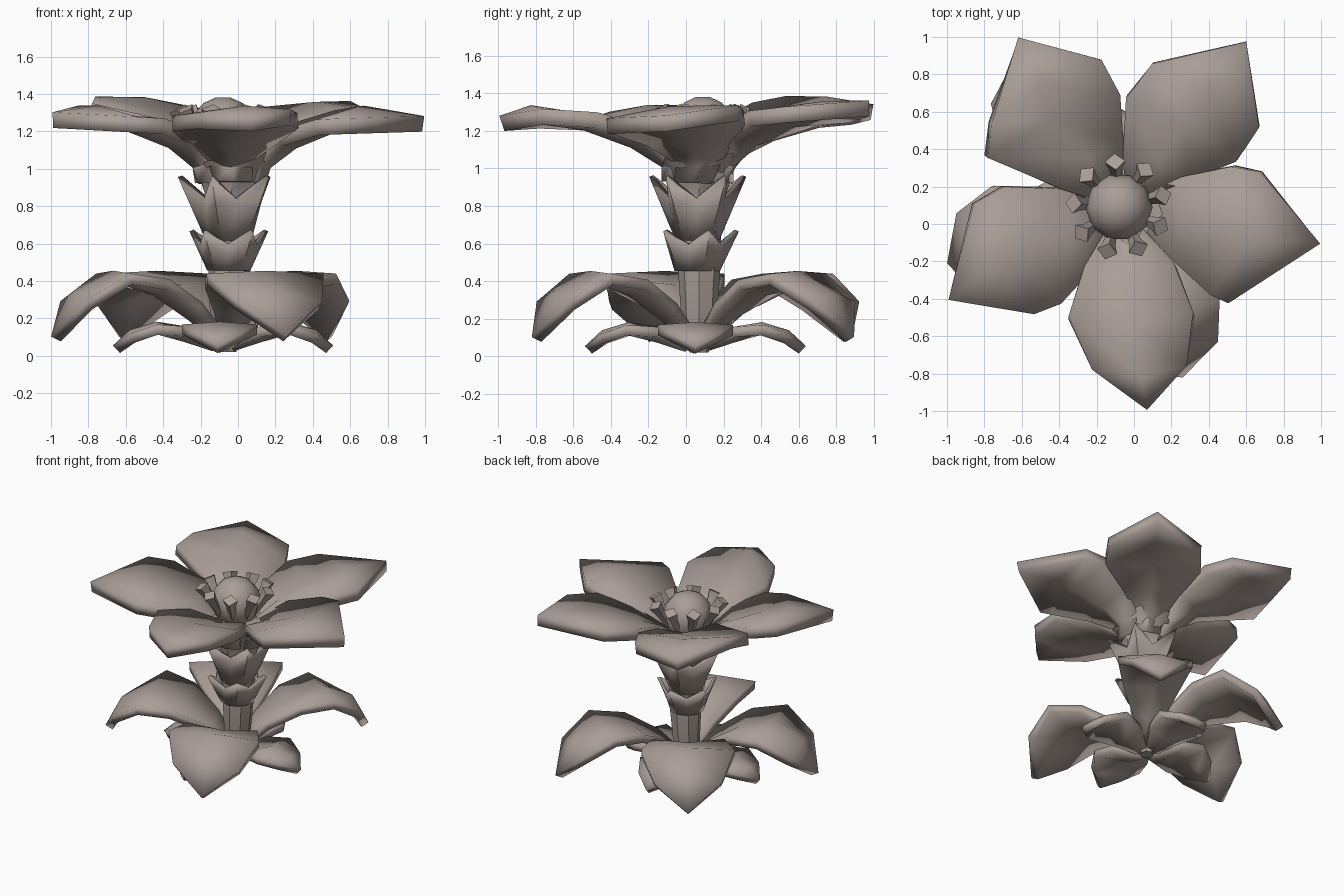
import bpy, math
from mathutils import Vector

if "Cube" in bpy.data.objects:
    bpy.data.objects.remove(bpy.data.objects["Cube"])

CX, CY = -0.06, 0.06          # flower axis
mat = bpy.data.materials.new("dusty_brown")
mat.diffuse_color = (0.40, 0.34, 0.31, 1)
mat.use_nodes = True
mat.node_tree.nodes["Principled BSDF"].inputs["Base Color"].default_value = mat.diffuse_color


def make(name, verts, faces, thick=0, angle=40):
    me = bpy.data.meshes.new(name)
    me.from_pydata([tuple(v) for v in verts], [], faces)
    me.materials.append(mat)
    ob = bpy.data.objects.new(name, me)
    bpy.context.collection.objects.link(ob)
    bpy.ops.object.select_all(action='DESELECT')
    ob.select_set(True)
    bpy.context.view_layer.objects.active = ob
    if thick:
        s = ob.modifiers.new("thickness", 'SOLIDIFY')
        s.thickness, s.offset = thick, 0
    bpy.ops.object.shade_smooth_by_angle(angle=math.radians(angle))
    return ob


def blade(name, rows, tip, thick):
    """Three-column strip (right, middle, left) closing in a tip."""
    verts = [p for row in rows for p in row] + [tip]
    n = len(rows)
    faces = []
    for i in range(n - 1):
        for j in (0, 1):
            a = i * 3 + j
            faces.append((a, a + 3, a + 4, a + 1))
    e = (n - 1) * 3
    faces += [(e, n * 3, e + 1), (e + 1, n * 3, e + 2)]
    return make(name, verts, faces, thick, 50)


def loft(rings, cap=True):
    """Skin equal-sized rings of points."""
    k = len(rings[0])
    verts = [p for r in rings for p in r]
    faces = [(i * k + j, i * k + (j + 1) % k, (i + 1) * k + (j + 1) % k, (i + 1) * k + j)
             for i in range(len(rings) - 1) for j in range(k)]
    if cap:
        faces += [tuple(range(k))[::-1], tuple(range(len(verts) - k, len(verts)))]
    return verts, faces


def polar(r, a, z, cx=CX, cy=CY):
    return Vector((cx + r * math.cos(a), cy + r * math.sin(a), z))


# Stem flaring into the flower cup
profile = [(0.05, 0.02), (0.095, 0.2), (0.115, 0.5), (0.115, 0.7),
           (0.145, 0.87), (0.19, 1.0), (0.26, 1.09)]
make("stem", *loft([[polar(r, i * math.tau / 8, z, CX + 0.03 * z, CY + 0.01) for i in range(8)]
                    for r, z in profile]))

# Two toothed collars of scales on the stem
for name, z0, z1, r1, turn in (("lower_scales", 0.46, 0.67, 0.21, 0.3),
                               ("upper_scales", 0.62, 0.96, 0.26, 0.6)):
    rings = []
    for t in (0, 0.6, 1):
        ring = []
        for i in range(10):
            tooth = i % 2 == 0
            end_r, end_z = (r1, z1) if tooth else (0.15, z0 + 0.65 * (z1 - z0))
            ring.append(polar(0.11 + (end_r - 0.11) * t, turn + i * math.tau / 10,
                              z0 + (end_z - z0) * t, CX + 0.01))
        rings.append(ring)
    make(name, *loft(rings, False), thick=0.025, angle=25)

# Petals: left edge, right edge (top view), tip, lift of left edge / right edge / tip
petals = [
    ([(.10, .18), (.27, .26), (.53, .31), (.68, .28)],
     [(.08, -.04), (.22, -.20), (.42, -.38), (.51, -.42)], (.99, -.10), .03, -.04, -.01),
    ([(-.05, .22), (-.06, .40), (-.04, .68), (.10, .86)],
     [(.08, .15), (.30, .24), (.55, .34), (.67, .52)], (.60, .975), .02, .02, .07),
    ([(-.20, .13), (-.40, .19), (-.79, .36), (-.77, .54)],
     [(-.07, .22), (-.06, .45), (-.08, .70), (-.18, .88)], (-.62, .99), .08, .01, .05),
    ([(-.13, -.05), (-.24, -.26), (-.40, -.43), (-.54, -.48)],
     [(-.20, .10), (-.38, .19), (-.70, .20), (-.86, .11)], (-.99, -.40), -.03, .03, .01),
    ([(.06, -.05), (.22, -.22), (.32, -.48), (.28, -.76)],
     [(-.15, -.04), (-.27, -.24), (-.35, -.50), (-.22, -.78)], (.07, -.98), .01, -.01, -.01)]
heights = (1.06, 1.18, 1.25, 1.265)     # edge height at each station
crowns = (-0.03, -0.03, -0.005, 0.03)   # middle rib: hollow near the cup, domed outside
for n, (left, right, tip, ll, lr, lt) in enumerate(petals):
    ang = math.atan2(tip[1] - CY, tip[0] - CX)
    out = Vector((math.cos(ang), math.sin(ang), 0))
    rows = [[polar(0.15, ang + d, 0.93, CX + 0.02) for d in (-0.6, 0, 0.6)]]
    for i, (l, r, z, crown) in enumerate(zip(left, right, heights, crowns)):
        f = (i + 1) / 4
        L = Vector((*l, z + ll * f))
        R = Vector((*r, z + lr * f))
        M = (L + R) / 2 + out * 0.05 + Vector((0, 0, crown))
        rows.append([R, M, L])
    blade(f"petal_{n + 1}", rows, Vector((*tip, 1.25 + lt)), 0.085)


# Arching leaves: spine (radius, height, half width, edge lift) scaled along a direction
def leaf(name, deg, length, spine, tip_z, thick, center=(CX, CY), wide=1):
    a = math.radians(deg)
    side = Vector((-math.sin(a), math.cos(a), 0))
    rows = []
    for r, z, w, cup in spine:
        m = polar(r * length, a, z, *center)
        up = Vector((0, 0, cup))
        rows.append([m - side * w * wide + up, m, m + side * w * wide + up])
    return blade(name, rows, polar(length, a, tip_z, *center), thick)


big = [(0.05, 0.08, 0.05, 0.03), (0.2, 0.21, 0.14, 0.05), (0.42, 0.35, 0.26, 0.03),
       (0.66, 0.425, 0.33, -0.015), (0.88, 0.32, 0.24, -0.05)]
for n, (deg, length, wide) in enumerate(((196, 0.95, 1), (-70, 0.91, 1),
                                         (56, 0.98, 0.8), (125, 0.98, 1))):
    leaf(f"large_leaf_{n + 1}", deg, length, big, 0.09, 0.06, wide=wide)

small = [(0.08, 0.05, 0.05, 0.02), (0.35, 0.10, 0.15, 0.03),
         (0.62, 0.155, 0.20, -0.015), (0.85, 0.115, 0.12, -0.02)]
for n, deg in enumerate((0, 92, 181, 267)):
    leaf(f"small_leaf_{n + 1}", deg, 0.57, small, 0.035, 0.055, (-0.08, 0.05))

# Central dome
rings = [[polar(0.18 * math.cos(t), i * math.tau / 10, 1.205 + 0.18 * math.sin(t), -0.08, 0.09)
          for i in range(10)] for t in (-1.0, -0.6, 0, 0.5, 0.95, 1.35)]
make("flower_center", *loft(rings))

# Ring of stamens, widening to their tips
for n in range(9):
    a = math.radians(15 + 40 * n)
    side = Vector((-math.sin(a), math.cos(a), 0))
    out = Vector((math.cos(a), math.sin(a), 0))
    rings = []
    for r, z, w in ((0.13, 1.13, 0.025), (0.205, 1.25, 0.035), (0.245, 1.32, 0.055)):
        c = polar(r, a, z, -0.08, 0.09)
        d = out * 0.8 - Vector((0, 0, 0.45))
        rings.append([c + side * w, c + d * w, c - side * w, c - d * w][::-1])
    make(f"stamen_{n + 1}", *loft(rings))
